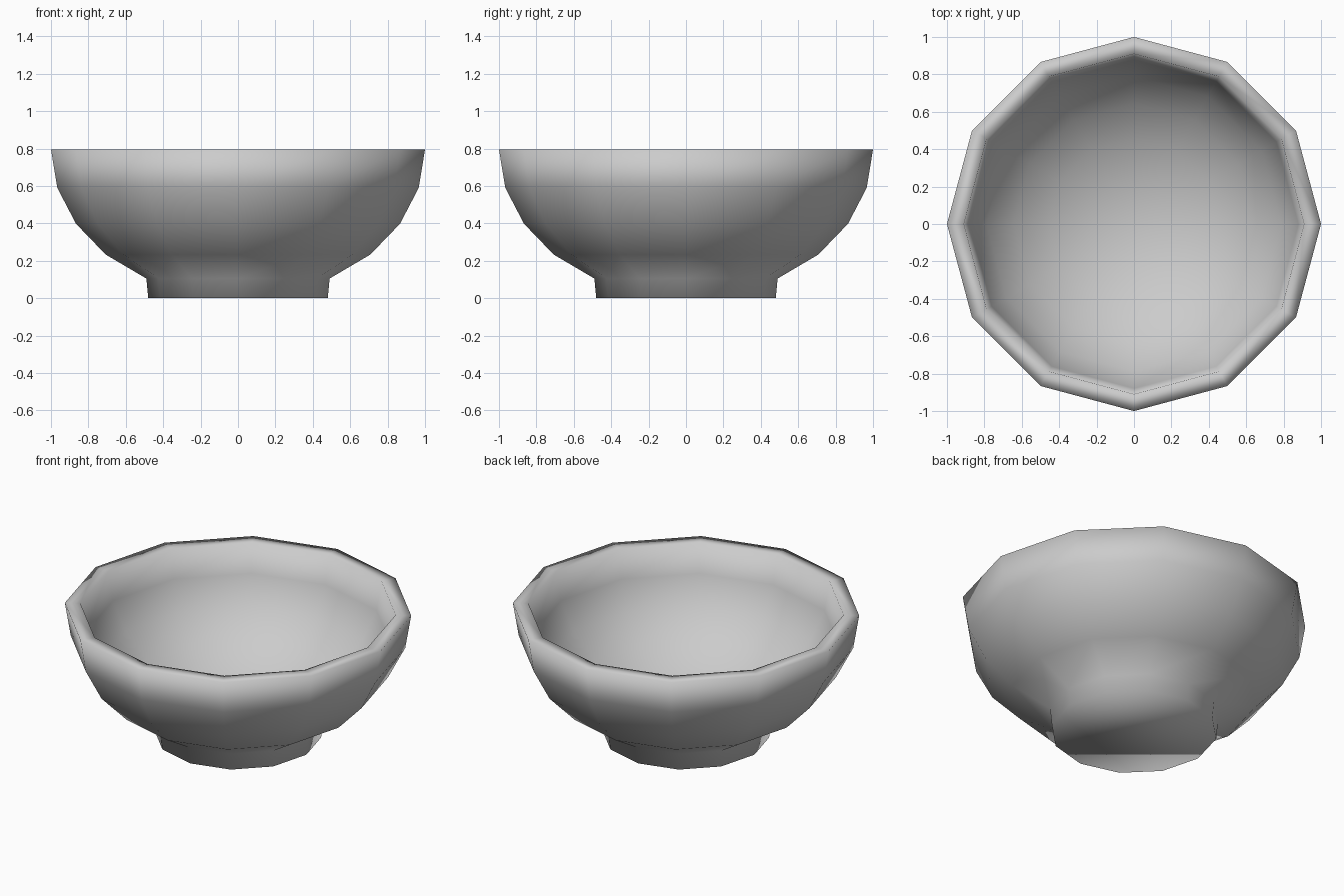
import bpy, bmesh, math

if "Cube" in bpy.data.objects:
    bpy.data.objects.remove(bpy.data.objects["Cube"])

SIDES = 12
HEIGHT = 0.795
STEPS = [math.radians(a) for a in (0, 15, 30, 45)]

# Outer wall: flat foot, then a squashed quarter circle up to the rim
outer = [(0.48, 0.0), (0.49, 0.105)]
outer += [(math.cos(a), HEIGHT * (1 - math.sin(a))) for a in reversed(STEPS)]

# Inner wall: the same curve set in by the wall thickness
INNER_R, INNER_DEPTH = 0.91, 0.70
inner = [(INNER_R * math.cos(a), HEIGHT - INNER_DEPTH * math.sin(a))
         for a in STEPS + [math.radians(60), math.radians(75)]]


def lathe(name, profile, floor_z):
    """Turn a profile into a 12-sided vessel, closed at both ends."""
    bm = bmesh.new()
    rings = []
    for r, z in profile:
        rings.append([bm.verts.new((r * math.cos(i * math.tau / SIDES),
                                    r * math.sin(i * math.tau / SIDES), z))
                      for i in range(SIDES)])
    for a, b in zip(rings, rings[1:]):
        for i in range(SIDES):
            j = (i + 1) % SIDES
            bm.faces.new((a[i], a[j], b[j], b[i]))
    # Foot underside and centre of the inner floor
    bm.faces.new(rings[0][::-1])
    centre = bm.verts.new((0, 0, floor_z))
    for i in range(SIDES):
        bm.faces.new((rings[-1][i], rings[-1][(i + 1) % SIDES], centre))
    bmesh.ops.recalc_face_normals(bm, faces=bm.faces[:])
    for f in bm.faces:
        f.smooth = True
    mesh = bpy.data.meshes.new(name)
    bm.to_mesh(mesh)
    bm.free()
    obj = bpy.data.objects.new(name, mesh)
    bpy.context.collection.objects.link(obj)
    return obj


# Bowl with foot, rim and hollow inside
lathe("bowl", outer + inner, HEIGHT - INNER_DEPTH)
